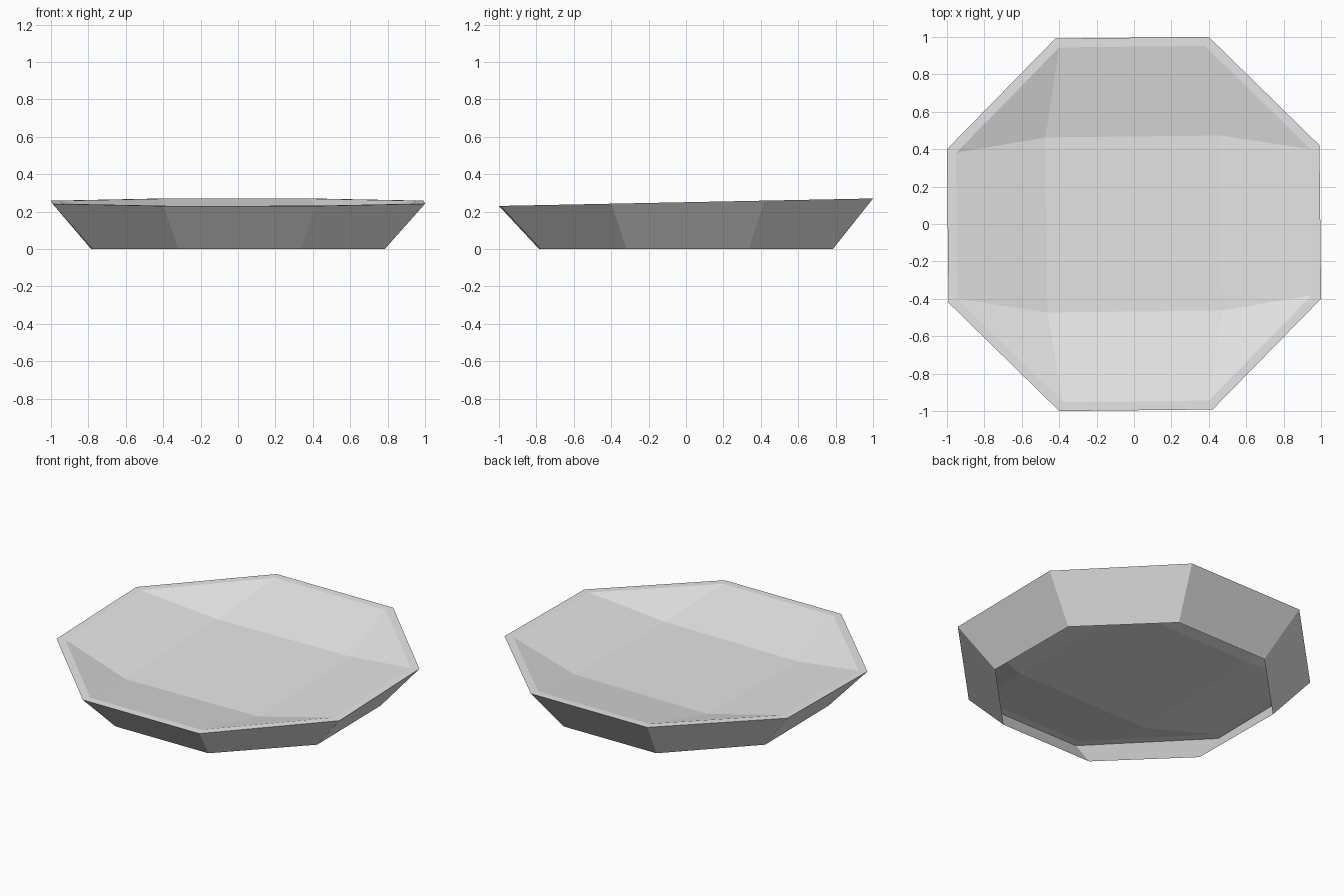
import bpy
import bmesh
from math import radians
from mathutils import Matrix

cube = bpy.data.objects.get("Cube")
if cube:
    bpy.data.objects.remove(cube, do_unlink=True)

# One plain grey for the whole tray
grey = bpy.data.materials.new("light_grey")
grey.use_nodes = True
colour = (0.8, 0.8, 0.8, 1)
grey.diffuse_color = colour
bsdf = next(n for n in grey.node_tree.nodes if n.type == 'BSDF_PRINCIPLED')
bsdf.inputs["Base Color"].default_value = colour

TURN = Matrix.Rotation(radians(0.6), 3, 'Z')


def ring(bm, half, corner, height, tilt_x=0.0, tilt_y=0.0):
    """Square of the given half width, chamfered so its flats end at +-corner."""
    verts = []
    for quarter in range(4):
        turn = Matrix.Rotation(radians(90 * quarter), 3, 'Z')
        for x, y in ((half, corner), (corner, half)):
            p = TURN @ turn @ bm_vector(x, y)
            p.z = height + tilt_x * p.x + tilt_y * p.y
            verts.append(bm.verts.new(p))
    return verts


def bm_vector(x, y):
    return Matrix.Translation((x, y, 0)).to_translation()


def bridge(bm, lower, upper):
    for i in range(len(lower)):
        j = (i + 1) % len(lower)
        bm.faces.new((lower[i], lower[j], upper[j], upper[i]))


# Open-bottomed octagonal tray: flared wall, flat rim, shallow dish
bm = bmesh.new()
rings = [
    ring(bm, 0.782, 0.327, 0.0),
    ring(bm, 0.996, 0.41, 0.25, 0.0, 0.02),
    ring(bm, 0.948, 0.39, 0.25, 0.0, 0.02),
    ring(bm, 0.468, 0.468, 0.16, 0.008, 0.027),
]
for lower, upper in zip(rings, rings[1:]):
    bridge(bm, lower, upper)

# Square dish floor, with the doubled corners merged
bm.faces.new(rings[-1])
bmesh.ops.remove_doubles(bm, verts=bm.verts[:], dist=0.001)

mesh = bpy.data.meshes.new("octagonal_tray")
bm.to_mesh(mesh)
bm.free()
mesh.materials.append(grey)
tray = bpy.data.objects.new("octagonal_tray", mesh)
bpy.context.collection.objects.link(tray)
